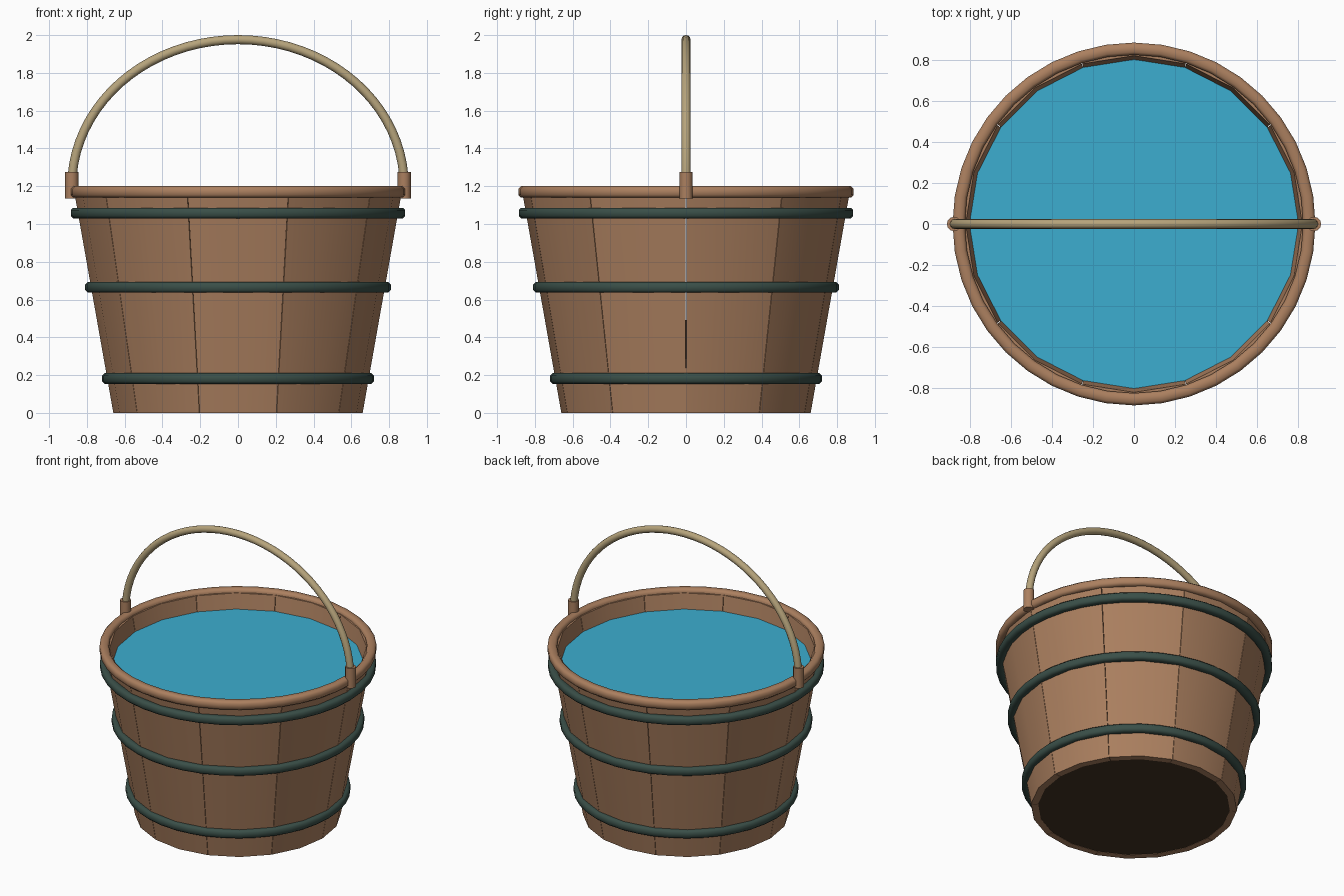
import bpy, bmesh
from math import sin, cos, pi, radians

if "Cube" in bpy.data.objects:
    bpy.data.objects.remove(bpy.data.objects["Cube"])

def material(name, rgb):
    m = bpy.data.materials.new(name)
    m.diffuse_color = (*rgb, 1)
    m.use_nodes = True
    m.node_tree.nodes["Principled BSDF"].inputs["Base Color"].default_value = m.diffuse_color
    return m

WOOD = material("wood", (0.41, 0.215, 0.115))
DARK = material("dark_wood", (0.055, 0.033, 0.017))
IRON = material("iron", (0.042, 0.078, 0.065))
ROPE = material("pale_handle", (0.47, 0.37, 0.20))
WATER = material("water", (0.045, 0.42, 0.63))

def finish(bm, name, mat, angle=40):
    bmesh.ops.recalc_face_normals(bm, faces=bm.faces)
    me = bpy.data.meshes.new(name)
    bm.to_mesh(me)
    bm.free()
    ob = bpy.data.objects.new(name, me)
    bpy.context.collection.objects.link(ob)
    me.materials.append(mat)
    bpy.ops.object.select_all(action='DESELECT')
    ob.select_set(True)
    bpy.context.view_layer.objects.active = ob
    bpy.ops.object.shade_smooth_by_angle(angle=radians(angle))
    return ob

def loft(bm, rings, closed):
    # bridge consecutive vertex rings; cap the ends when the strip is open
    n = len(rings)
    for i in range(n if closed else n - 1):
        a, b = rings[i], rings[(i + 1) % n]
        for j in range(len(a)):
            k = (j + 1) % len(a)
            bm.faces.new((a[j], a[k], b[k], b[j]))
    if not closed:
        bm.faces.new(rings[0])
        bm.faces.new(rings[-1])

def ring_band(name, radius, z, half, mat, sides=40):
    # hoop with a slightly rounded square section
    bm = bmesh.new()
    c = half * 0.55
    section = [(half, -c), (half, c), (c, half), (-c, half),
               (-half, c), (-half, -c), (-c, -half), (c, -half)]
    rings = []
    for i in range(sides):
        t = 2 * pi * i / sides
        rings.append([bm.verts.new(((radius + r) * cos(t), (radius + r) * sin(t), z + h))
                      for r, h in section])
    loft(bm, rings, True)
    return finish(bm, name, mat, 60)

def cylinder(name, radius, depth, loc, mat, sides):
    bm = bmesh.new()
    bmesh.ops.create_cone(bm, cap_ends=True, segments=sides, radius1=radius,
                          radius2=radius, depth=depth)
    bmesh.ops.translate(bm, verts=bm.verts, vec=loc)
    return finish(bm, name, mat)

# Tapered staves
STAVES, SEG, THICK, TOP = 10, 2, 0.045, 1.175
R0, R1 = 0.66, 0.868
for s in range(STAVES):
    bm = bmesh.new()
    rings = []
    for i in range(SEG + 1):
        t = 2 * pi * (s + 0.003 + 0.994 * i / SEG) / STAVES
        rings.append([bm.verts.new((r * cos(t), r * sin(t), z)) for r, z in
                      ((R0, 0), (R1, TOP), (R1 - THICK, TOP), (R0 - THICK, 0))])
    loft(bm, rings, False)
    finish(bm, f"stave_{s + 1}", WOOD)

# Bottom board and water surface
cylinder("bottom_board", 0.645, 0.05, (0, 0, 0.027), DARK, 40)
bm = bmesh.new()
bmesh.ops.create_circle(bm, cap_ends=True, segments=48, radius=0.81)
bmesh.ops.translate(bm, verts=bm.verts, vec=(0, 0, 1.07))
finish(bm, "water", WATER)

# Rim and iron hoops
ring_band("rim", 0.857, 1.17, 0.03, WOOD)
for name, r, z in (("lower_hoop", 0.692, 0.182), ("middle_hoop", 0.781, 0.665),
                   ("upper_hoop", 0.857, 1.058)):
    ring_band(name, r, z, 0.028, IRON)

# Arched carrying handle
bm = bmesh.new()
rings = []
N, RX, RZ, Z0, TUBE = 40, 0.88, 0.776, 1.2, 0.024
for i in range(N + 1):
    t = pi * i / N
    nx, nz = RZ * cos(t), RX * sin(t)
    L = (nx * nx + nz * nz) ** 0.5
    rings.append([bm.verts.new((RX * cos(t) + TUBE * cos(a) * nx / L, TUBE * sin(a),
                                Z0 + RZ * sin(t) + TUBE * cos(a) * nz / L))
                  for a in (2 * pi * j / 12 for j in range(12))])
loft(bm, rings, False)
finish(bm, "handle", ROPE)

# Handle sockets
for side, x in (("left", -0.88), ("right", 0.88)):
    cylinder(f"{side}_handle_socket", 0.035, 0.14, (x, 0, 1.205), WOOD, 12)
